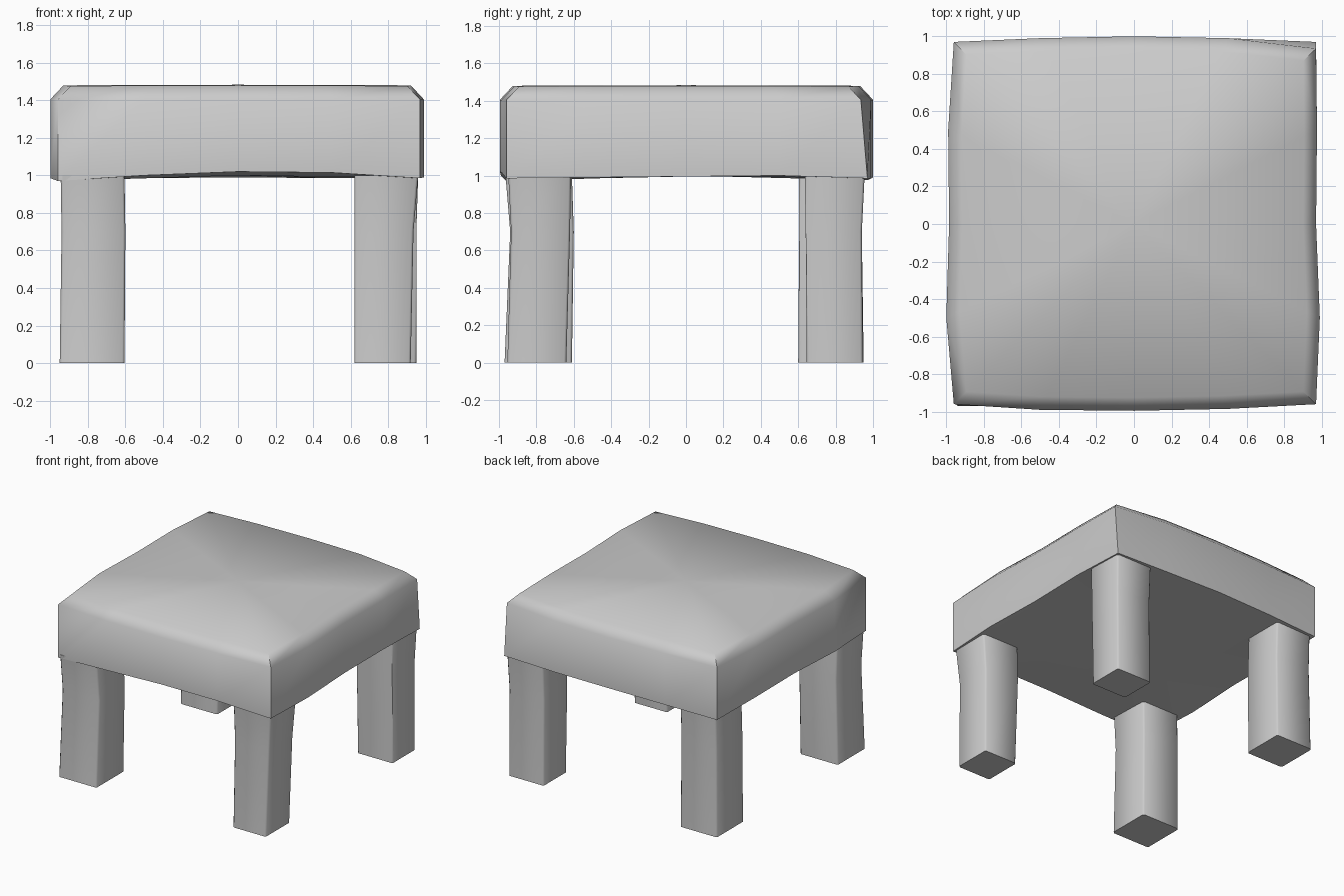
import bpy, bmesh, math

if "Cube" in bpy.data.objects:
    bpy.data.objects.remove(bpy.data.objects["Cube"])


def finish(bm, name, angle):
    bmesh.ops.recalc_face_normals(bm, faces=bm.faces)
    mesh = bpy.data.meshes.new(name)
    bm.to_mesh(mesh)
    bm.free()
    obj = bpy.data.objects.new(name, mesh)
    bpy.context.collection.objects.link(obj)
    bpy.ops.object.select_all(action='DESELECT')
    obj.select_set(True)
    bpy.context.view_layer.objects.active = obj
    bpy.ops.object.shade_smooth_by_angle(angle=math.radians(angle))
    return obj


def bridge(bm, a, b):
    n = len(a)
    for i in range(n):
        j = (i + 1) % n
        bm.faces.new((a[i], a[j], b[j], b[i]))


def cap(bm, ring, z):
    c = bm.verts.new((0, 0, z))
    for i in range(len(ring)):
        bm.faces.new((ring[i], ring[(i + 1) % len(ring)], c))


# Seat: hand-cut outline (x, y, underside z), counter-clockwise from front left
outline = [
    (-0.96, -0.96, 0.97), (-0.5, -0.99, 1.00), (0, -0.995, 1.02), (0.5, -0.985, 1.015),
    (0.97, -0.96, 0.985), (0.99, -0.5, 0.99), (0.97, 0, 0.995), (0.975, 0.5, 1.00),
    (0.97, 0.97, 0.985), (0.5, 0.99, 0.985), (0, 1.00, 0.99), (-0.5, 0.99, 0.985),
    (-0.96, 0.97, 0.975), (-0.99, 0.5, 0.995), (-0.985, 0, 0.995), (-1.00, -0.5, 0.985),
]
bm = bmesh.new()
bottom = [bm.verts.new(p) for p in outline]
# The back right upper corner is pulled in a little
rim = [bm.verts.new((x, y - (0.035 if x > 0.9 and y > 0.9 else 0), 1.405))
       for x, y, z in outline]
top = [bm.verts.new((v.co.x * 0.93, v.co.y * 0.93, 1.475 if i % 4 == 0 else 1.48))
       for i, v in enumerate(rim)]
bridge(bm, bottom, rim)
bridge(bm, rim, top)
cap(bm, top, 1.483)
cap(bm, bottom, 1.0)
finish(bm, "seat", 55)

# Legs: (x min, x max, y min, y max) at foot, bend and top
legs = {
    "front_left_leg": [(-0.95, -0.605, -0.97, -0.61), (-0.94, -0.60, -0.94, -0.60),
                       (-0.945, -0.605, -0.965, -0.61)],
    "front_right_leg": [(0.62, 0.92, -0.955, -0.64), (0.62, 0.935, -0.935, -0.62),
                        (0.62, 0.96, -0.95, -0.615)],
    "back_right_leg": [(0.63, 0.95, 0.645, 0.945), (0.63, 0.95, 0.64, 0.94),
                       (0.63, 0.96, 0.635, 0.955)],
    "back_left_leg": [(-0.945, -0.61, 0.60, 0.95), (-0.935, -0.61, 0.605, 0.94),
                      (-0.935, -0.61, 0.605, 0.95)],
}
for name, sections in legs.items():
    bm = bmesh.new()
    rings = []
    for (x0, x1, y0, y1), z in zip(sections, (0, 0.7, 1.0)):
        rings.append([bm.verts.new(p) for p in
                      ((x0, y0, z), (x1, y0, z), (x1, y1, z), (x0, y1, z))])
    bridge(bm, rings[0], rings[1])
    bridge(bm, rings[1], rings[2])
    bm.faces.new(rings[0])
    bm.faces.new(rings[2])
    # Softened upright corners
    upright = [e for e in bm.edges if abs(e.verts[0].co.z - e.verts[1].co.z) > 0.1]
    bmesh.ops.bevel(bm, geom=upright, offset=0.012, segments=1, affect='EDGES')
    finish(bm, name, 50)
